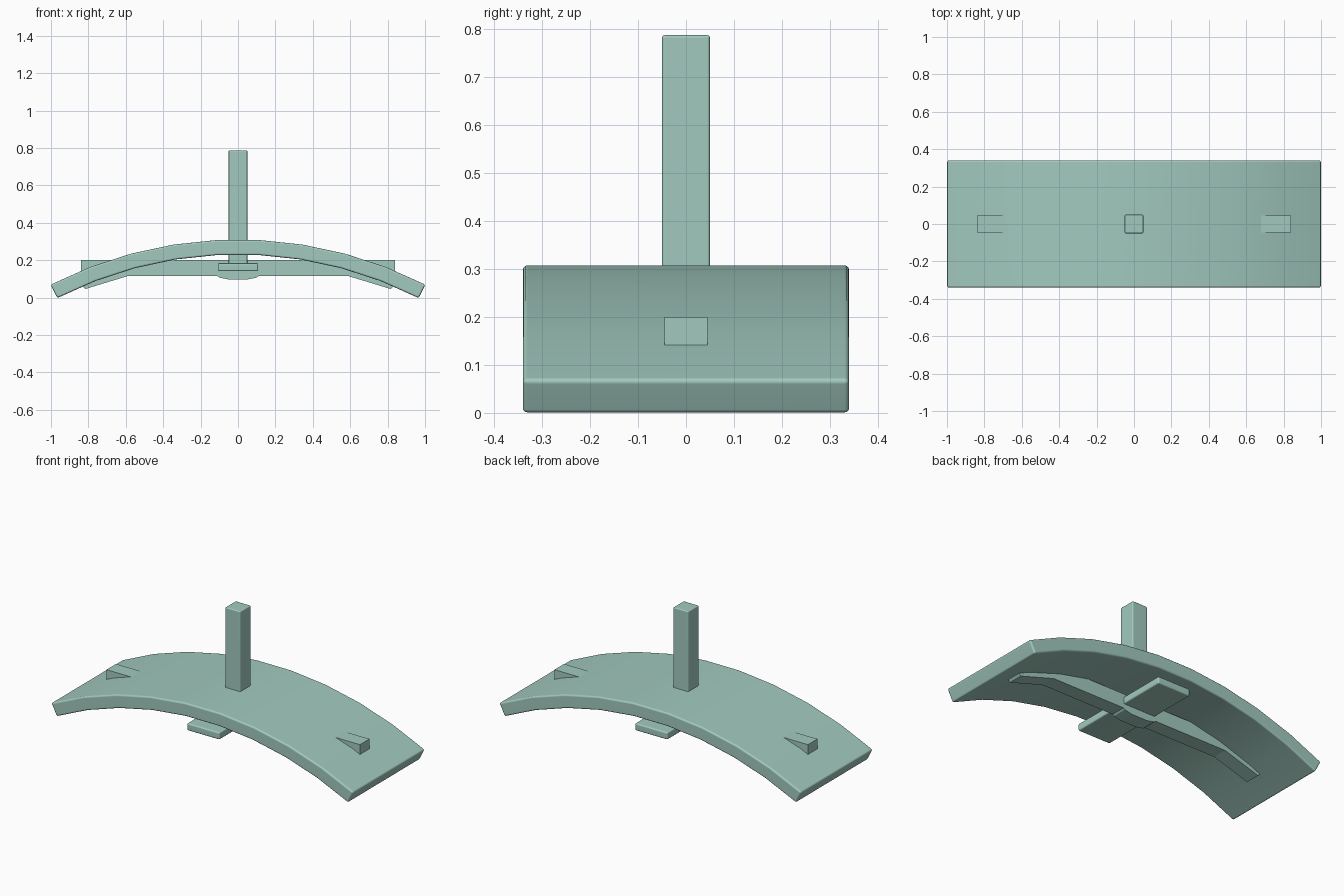
import bpy
import bmesh
from math import sin, cos, radians

if "Cube" in bpy.data.objects:
    bpy.data.objects.remove(bpy.data.objects["Cube"])

green = bpy.data.materials.new("grey_green")
green.diffuse_color = (0.36, 0.59, 0.52, 1)
green.use_nodes = True
green.node_tree.nodes["Principled BSDF"].inputs["Base Color"].default_value = green.diffuse_color


def finish(obj, width):
    """Rounded edges, smooth shading and flat-looking large faces."""
    bpy.context.view_layer.objects.active = obj
    obj.select_set(True)
    if width:
        mod = obj.modifiers.new("edge_bevel", 'BEVEL')
        mod.width = width
        mod.segments = 3
        mod.limit_method = 'ANGLE'
        mod.angle_limit = radians(40)
        bpy.ops.object.modifier_apply(modifier=mod.name)
    bpy.ops.object.shade_smooth_by_angle(angle=radians(35 if width else 10))
    if width:
        obj.modifiers.new("face_normals", 'WEIGHTED_NORMAL').keep_sharp = True
    obj.select_set(False)


def extrude_profile(name, pts, half_depth, bevel):
    """Closed (x, z) profile extruded along y."""
    bm = bmesh.new()
    face = bm.faces.new([bm.verts.new((x, -half_depth, z)) for x, z in pts])
    res = bmesh.ops.extrude_face_region(bm, geom=[face])
    moved = [g for g in res["geom"] if isinstance(g, bmesh.types.BMVert)]
    bmesh.ops.translate(bm, verts=moved, vec=(0, 2 * half_depth, 0))
    bmesh.ops.recalc_face_normals(bm, faces=bm.faces)
    mesh = bpy.data.meshes.new(name)
    bm.to_mesh(mesh)
    bm.free()
    mesh.materials.append(green)
    obj = bpy.data.objects.new(name, mesh)
    bpy.context.collection.objects.link(obj)
    finish(obj, bevel)


def box(name, hx, hy, z0, z1, bevel):
    extrude_profile(name, [(-hx, z0), (hx, z0), (hx, z1), (-hx, z1)], hy, bevel)


# Arched plate: nine shallow facets, about six degrees each
def arc(radius):
    angles = [radians(-27.1 + 27.1 / 4.5 * i) for i in range(10)]
    return [(radius * sin(a), radius * cos(a) - 1.8895) for a in angles]


extrude_profile("arched_plate", arc(2.2) + arc(2.12)[::-1], 0.34, 0.01)

# Lengthwise rib whose tips poke through the plate
half = [(0.05, 0.097), (0.1, 0.107), (0.11, 0.115), (0.59, 0.115), (0.816, 0.046),
        (0.828, 0.058), (0.84, 0.115), (0.84, 0.2)]
extrude_profile("rib", half + [(-x, z) for x, z in reversed(half)], 0.045, 0)

# Upright post and the cross bar beneath the plate
box("post", 0.05, 0.05, 0.165, 0.787, 0.006)
box("cross_bar", 0.108, 0.33, 0.141, 0.184, 0.008)
